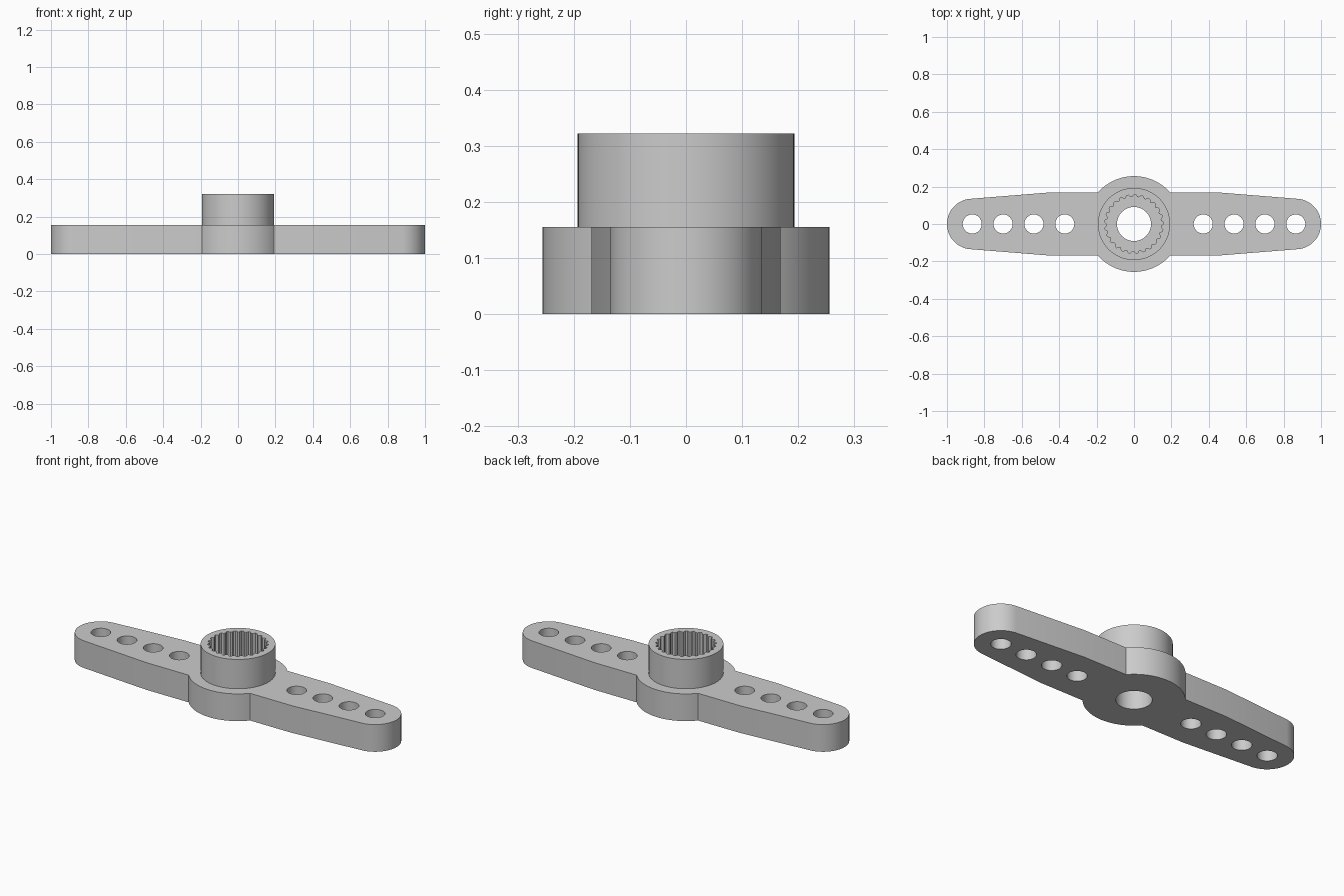
import bpy, bmesh
from math import sin, cos, pi, radians

if "Cube" in bpy.data.objects:
    bpy.data.objects.remove(bpy.data.objects["Cube"])

PLATE_TOP, HUB_TOP, SOCKET_FLOOR = 0.155, 0.322, 0.11

grey = bpy.data.materials.new("light_grey_plastic")
grey.use_nodes = True
grey.diffuse_color = (0.6, 0.6, 0.6, 1)
grey.node_tree.nodes["Principled BSDF"].inputs["Base Color"].default_value = grey.diffuse_color


def arc(cx, radius, start, end, steps):
    angles = [start + (end - start) * i / steps for i in range(steps + 1)]
    return [(cx + radius * cos(a), radius * sin(a)) for a in angles]


def circle(cx, radius, steps=64):
    return arc(cx, radius, 0, 2 * pi, steps)[:-1]


def prism(name, outline, bottom, top):
    """Extrude a closed outline straight up."""
    bm = bmesh.new()
    face = bm.faces.new([bm.verts.new((x, y, bottom)) for x, y in outline])
    walls = bmesh.ops.extrude_face_region(bm, geom=[face])
    raised = [v for v in walls["geom"] if isinstance(v, bmesh.types.BMVert)]
    bmesh.ops.translate(bm, verts=raised, vec=(0, 0, top - bottom))
    bmesh.ops.recalc_face_normals(bm, faces=bm.faces)
    mesh = bpy.data.meshes.new(name)
    bm.to_mesh(mesh)
    bm.free()
    mesh.materials.append(grey)
    obj = bpy.data.objects.new(name, mesh)
    bpy.context.collection.objects.link(obj)
    return obj


def combine(target, tool, operation):
    """Apply a boolean and discard the helper solid."""
    tool.hide_render = True
    bpy.context.view_layer.objects.active = target
    mod = target.modifiers.new(operation.title(), 'BOOLEAN')
    mod.operation, mod.object, mod.solver = operation, tool, 'EXACT'
    bpy.ops.object.modifier_apply(modifier=mod.name)
    bpy.data.objects.remove(tool)


# Double arm outline: round tip, taper, straight root, then the wide centre disc
tip = radians(84)
shoulder = radians(41)
half = arc(0.865, 0.135, -tip, tip, 32) + [(0.46, 0.168)]
half += arc(0, 0.256, shoulder, pi - shoulder, 32) + [(-0.46, 0.168)]
half += arc(-0.865, 0.135, pi - tip, pi + tip, 32) + [(-0.46, -0.168)]
half += arc(0, 0.256, pi + shoulder, 2 * pi - shoulder, 32) + [(0.46, -0.168)]
horn = prism("servo_arm", half, 0, PLATE_TOP)

# Raised round hub
combine(horn, prism("hub", circle(0, 0.193, 96), 0.05, HUB_TOP), 'UNION')

# Toothed socket: each tooth has a flat crest and a flat root
teeth = 25
socket = []
for i in range(teeth):
    for offset, radius in ((0.0, 0.157), (0.25, 0.157), (0.5, 0.145), (0.75, 0.145)):
        a = 2 * pi * (i + offset) / teeth
        socket.append((radius * cos(a), radius * sin(a)))
combine(horn, prism("socket_cutter", socket, SOCKET_FLOOR, 0.5), 'DIFFERENCE')

# Screw hole and the four linkage holes along each arm
combine(horn, prism("screw_cutter", circle(0, 0.091), -0.1, 0.5), 'DIFFERENCE')
for side in (-1, 1):
    for i in range(4):
        hole = circle(side * (0.37 + 0.165 * i), 0.051, 40)
        combine(horn, prism("hole_cutter", hole, -0.1, 0.5), 'DIFFERENCE')

# Smooth round walls, crisp rims
bpy.ops.object.select_all(action='DESELECT')
horn.select_set(True)
bpy.context.view_layer.objects.active = horn
bpy.ops.object.shade_smooth_by_angle(angle=radians(25))
